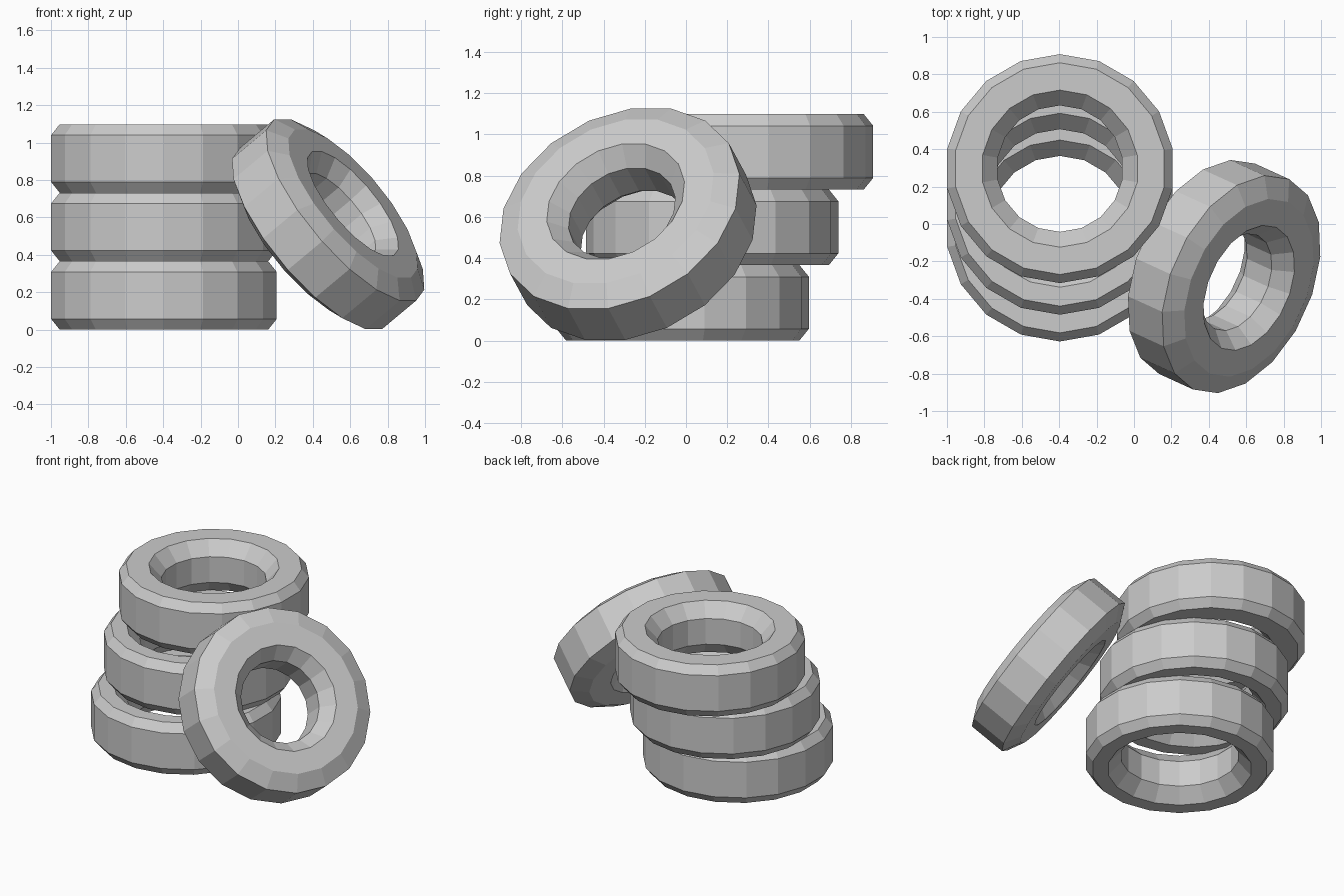
import bpy, bmesh
from math import sin, cos, radians
from mathutils import Vector, Matrix

if "Cube" in bpy.data.objects:
    bpy.data.objects.remove(bpy.data.objects["Cube"])

SIDES = 18
HALF = 0.183      # half the tyre width
BEVEL_Z = 0.057   # shoulder bevel along the axle
LIP_Z = 0.092     # depth of the sloped inner lip


def make_tyre(name, radius, shoulder, hole, inner, matrix):
    """Spin a closed eight-point section around the local z axis."""
    half_section = [(inner, HALF - LIP_Z), (hole, HALF),
                    (shoulder, HALF), (radius, HALF - BEVEL_Z)]
    section = half_section + [(r, -z) for r, z in reversed(half_section)]
    bm = bmesh.new()
    rings = []
    for i in range(SIDES):
        a = radians(10 + i * 360 / SIDES)
        rings.append([bm.verts.new((r * cos(a), r * sin(a), z)) for r, z in section])
    n = len(section)
    for i in range(SIDES):
        p, q = rings[i], rings[(i + 1) % SIDES]
        for j in range(n):
            k = (j + 1) % n
            bm.faces.new((p[j], p[k], q[k], q[j]))
    bmesh.ops.recalc_face_normals(bm, faces=bm.faces[:])
    mesh = bpy.data.meshes.new(name)
    bm.to_mesh(mesh)
    bm.free()
    obj = bpy.data.objects.new(name, mesh)
    obj.matrix_world = matrix
    bpy.context.collection.objects.link(obj)
    return obj


# Stack of three tyres, each pushed further back
stack = [("bottom_tyre", -0.016, 0.465, 0.380),
         ("middle_tyre", 0.127, 0.465, 0.380),
         ("top_tyre", 0.296, 0.420, 0.338)]
for level, (name, y, hole, inner) in enumerate(stack):
    place = Matrix.Translation((-0.396, y, HALF + level * 2 * HALF))
    make_tyre(name, 0.612, 0.566, hole, inner, place)

# Tyre leaning against the stack, a flat side resting on the ground
axle = Vector((0.725, -0.33, 0.605)).normalized()
uphill = (Vector((0, 0, 1)) - axle * axle.z).normalized()
side = axle.cross(uphill)
turn = Matrix((uphill, side, axle)).transposed().to_4x4()
make_tyre("leaning_tyre", 0.618, 0.505, 0.355, 0.275,
          Matrix.Translation((0.482, -0.281, 0.564)) @ turn)
